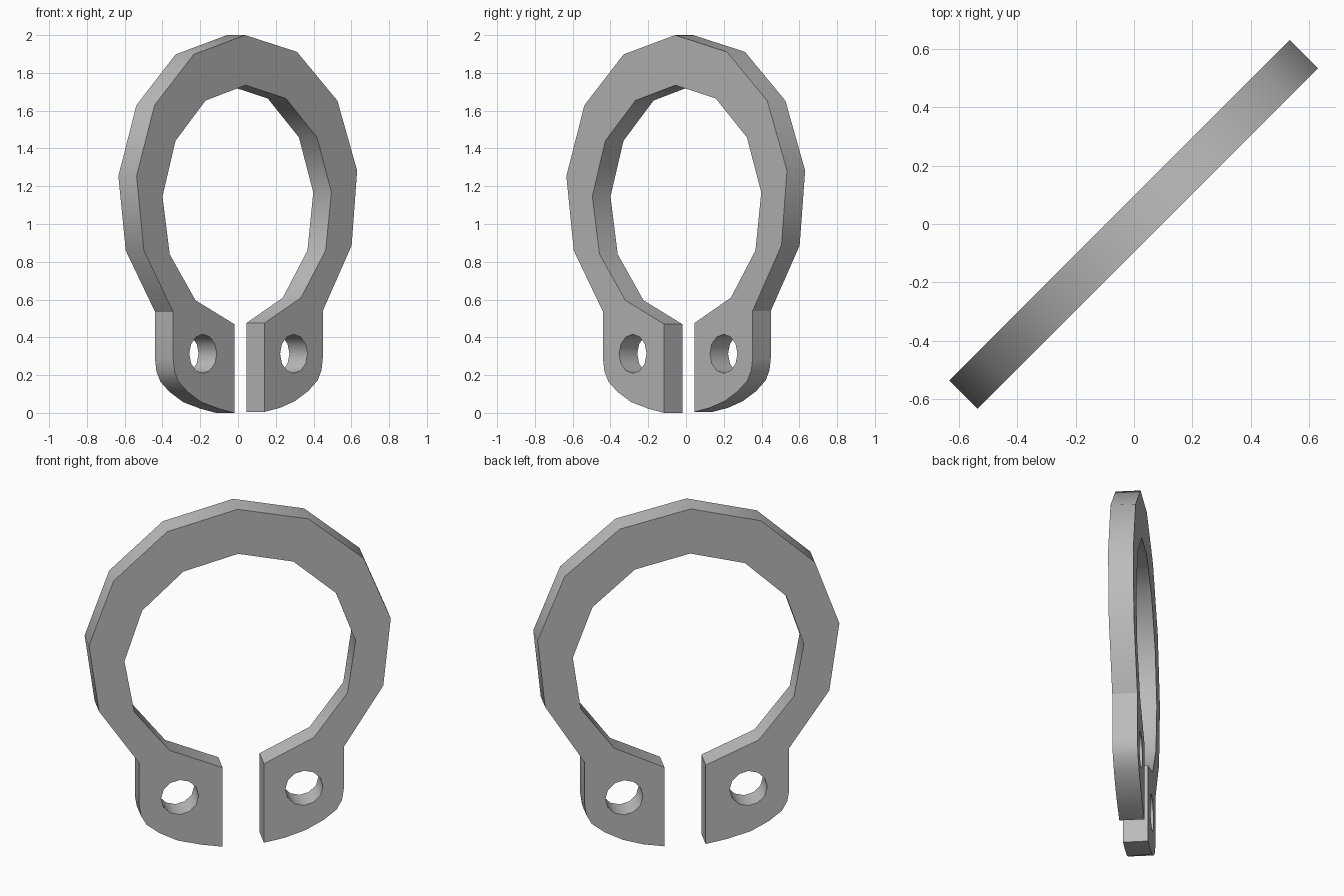
import bpy
import bmesh
from math import cos, sin, radians

cube = bpy.data.objects.get("Cube")
if cube:
    bpy.data.objects.remove(cube)


def arc(cx, cz, radius, start, step, count):
    """Points on a circle, angles in degrees."""
    angles = [radians(start + step * i) for i in range(count)]
    return [(cx + radius * cos(a), cz + radius * sin(a)) for a in angles]


# Material
steel = bpy.data.materials.new("grey steel")
steel.use_nodes = True
colour = (0.5, 0.5, 0.5, 1)
steel.diffuse_color = colour
steel.node_tree.nodes["Principled BSDF"].inputs["Base Color"].default_value = colour

# Rounded lug edge, from the ring side down to the gap
lug = [(0.55, 0.54), (0.55, 0.29), (0.54, 0.225), (0.51, 0.17),
       (0.44, 0.115), (0.34, 0.062), (0.23, 0.027), (0.113, 0.005)]
GAP = 0.017                     # the gap sits slightly off centre
right_lug = [(GAP + x, z) for x, z in lug]
left_lug = [(GAP - x - 0.02 * (x > 0.3), z - 0.005) for x, z in lug]

# Ring outline: eccentric outer and inner arcs joined by the two lugs
step = 360 / 13
outer = arc(0, 1.168, 0.832, 91 - 4 * step, step, 9)
inner = arc(0, 1.1, 0.635, 91 - 5 * 28.3, 28.3, 11)
outline = (outer + left_lug + [(GAP - 0.113, 0.47)]
           + inner[::-1] + [(GAP + 0.113, 0.475)] + right_lug[::-1])
holes = [arc(u, 0.313, 0.103, 0, 30, 12) for u in (-0.33, 0.35)]

# Filled and extruded profile with the two plier holes
curve = bpy.data.curves.new("retaining_ring", "CURVE")
curve.dimensions = "2D"
curve.fill_mode = "BOTH"
curve.extrude = 0.068
for loop in [outline] + holes:
    spline = curve.splines.new("POLY")
    spline.points.add(len(loop) - 1)
    for point, (u, z) in zip(spline.points, loop):
        point.co = (u, z, 0, 1)
    spline.use_cyclic_u = True

ring = bpy.data.objects.new("retaining_ring", curve)
bpy.context.collection.objects.link(ring)
ring.rotation_euler = (radians(90), 0, radians(45))
bpy.ops.object.select_all(action="DESELECT")
ring.select_set(True)
bpy.context.view_layer.objects.active = ring
bpy.ops.object.convert(target="MESH")
bpy.ops.object.transform_apply(location=False, rotation=True, scale=False)

# Weld caps to sides and face everything outward
bm = bmesh.new()
bm.from_mesh(ring.data)
bmesh.ops.remove_doubles(bm, verts=bm.verts, dist=0.0005)
bmesh.ops.recalc_face_normals(bm, faces=bm.faces)
bm.to_mesh(ring.data)
bm.free()

ring.data.materials.clear()
ring.data.materials.append(steel)
bpy.ops.object.shade_smooth_by_angle(angle=radians(31))
